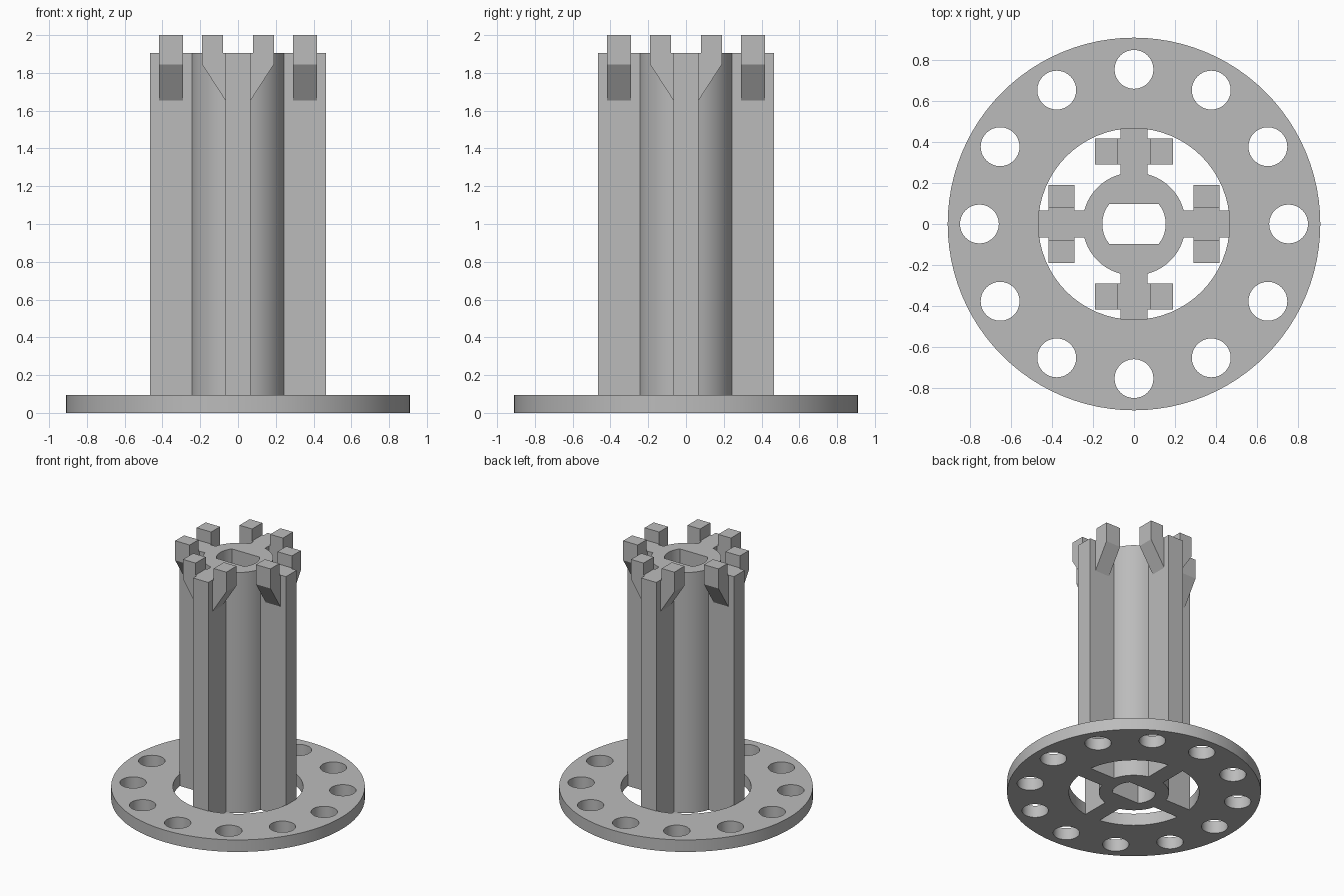
import bpy, bmesh
from math import sin, cos, pi, asin, sqrt
from mathutils import Matrix, Vector

cube = bpy.data.objects.get("Cube")
if cube:
    bpy.data.objects.remove(cube)

grey = bpy.data.materials.new("plain grey")
grey.use_nodes = True
colour = (0.5, 0.5, 0.5, 1)
grey.diffuse_color = colour
grey.node_tree.nodes["Principled BSDF"].inputs["Base Color"].default_value = colour

CORE_R, FIN_HALF, FIN_END = 0.252, 0.067, 0.467
BORE_R, BORE_FLAT = 0.155, 0.097
BODY_TOP, DISC_TOP = 1.905, 0.095


def arc(r, a, b, n, centre=(0, 0)):
    """n + 1 points on an arc from angle a to b."""
    return [(centre[0] + r * cos(a + (b - a) * i / n),
             centre[1] + r * sin(a + (b - a) * i / n)) for i in range(n + 1)]


def circle(r, n, centre=(0, 0)):
    return arc(r, 0, 2 * pi, n, centre)[:-1]


def prism(name, loops, depth, place=Matrix()):
    """Fill outlines (the later ones are holes) and extrude along local z."""
    bm = bmesh.new()
    edges = []
    for loop in loops:
        vs = [bm.verts.new((x, y, 0)) for x, y in loop]
        edges += [bm.edges.new((vs[i - 1], vs[i])) for i in range(len(vs))]
    bmesh.ops.triangle_fill(bm, edges=edges, use_beauty=True)
    out = bmesh.ops.extrude_face_region(bm, geom=bm.faces[:], use_keep_orig=True)
    top = [g for g in out["geom"] if isinstance(g, bmesh.types.BMVert)]
    bmesh.ops.translate(bm, verts=top, vec=(0, 0, depth))
    bmesh.ops.transform(bm, matrix=place, verts=bm.verts)
    bmesh.ops.recalc_face_normals(bm, faces=bm.faces)
    mesh = bpy.data.meshes.new(name)
    bm.to_mesh(mesh)
    bm.free()
    mesh.materials.append(grey)
    obj = bpy.data.objects.new(name, mesh)
    bpy.context.collection.objects.link(obj)
    bpy.ops.object.select_all(action="DESELECT")
    obj.select_set(True)
    bpy.context.view_layer.objects.active = obj
    bpy.ops.object.shade_smooth_by_angle(angle=pi / 6)
    return obj


# Base disc with a central opening and a ring of round holes
holes = [circle(0.095, 32, (0.755 * cos(i * pi / 6), 0.755 * sin(i * pi / 6)))
         for i in range(12)]
prism("base_disc", [circle(0.91, 96), circle(FIN_END, 64)] + holes, DISC_TOP)

# Shaft: round core with four fins and a bore with two flats
outline = []
gap = asin(FIN_HALF / CORE_R)
for k in range(4):
    quarter = Matrix.Rotation(k * pi / 2, 2)
    side = [(FIN_END, -FIN_HALF), (FIN_END, FIN_HALF)] + arc(CORE_R, gap, pi / 2 - gap, 10)
    outline += [tuple(quarter @ Vector(p)) for p in side]
flat = asin(BORE_FLAT / BORE_R)
bore = arc(BORE_R, -flat, flat, 10) + arc(BORE_R, pi - flat, pi + flat, 10)
prism("finned_shaft", [outline, bore], BODY_TOP)

# Clips: a sloped block on both sides of each fin, rising above it
profile = [(FIN_HALF, 1.655), (0.19, 1.845), (0.19, 2.0), (0.079, 2.0),
           (0.079, BODY_TOP), (FIN_HALF, BODY_TOP)]
stand = Matrix(((0, 0, 1, 0.29), (1, 0, 0, 0), (0, 1, 0, 0), (0, 0, 0, 1)))
for k in range(4):
    for s, label in ((1, "a"), (-1, "b")):
        turn = Matrix.Rotation(k * pi / 2, 4, "Z")
        prism(f"clip_{k + 1}{label}", [[(s * u, z) for u, z in profile]], 0.127, turn @ stand)
